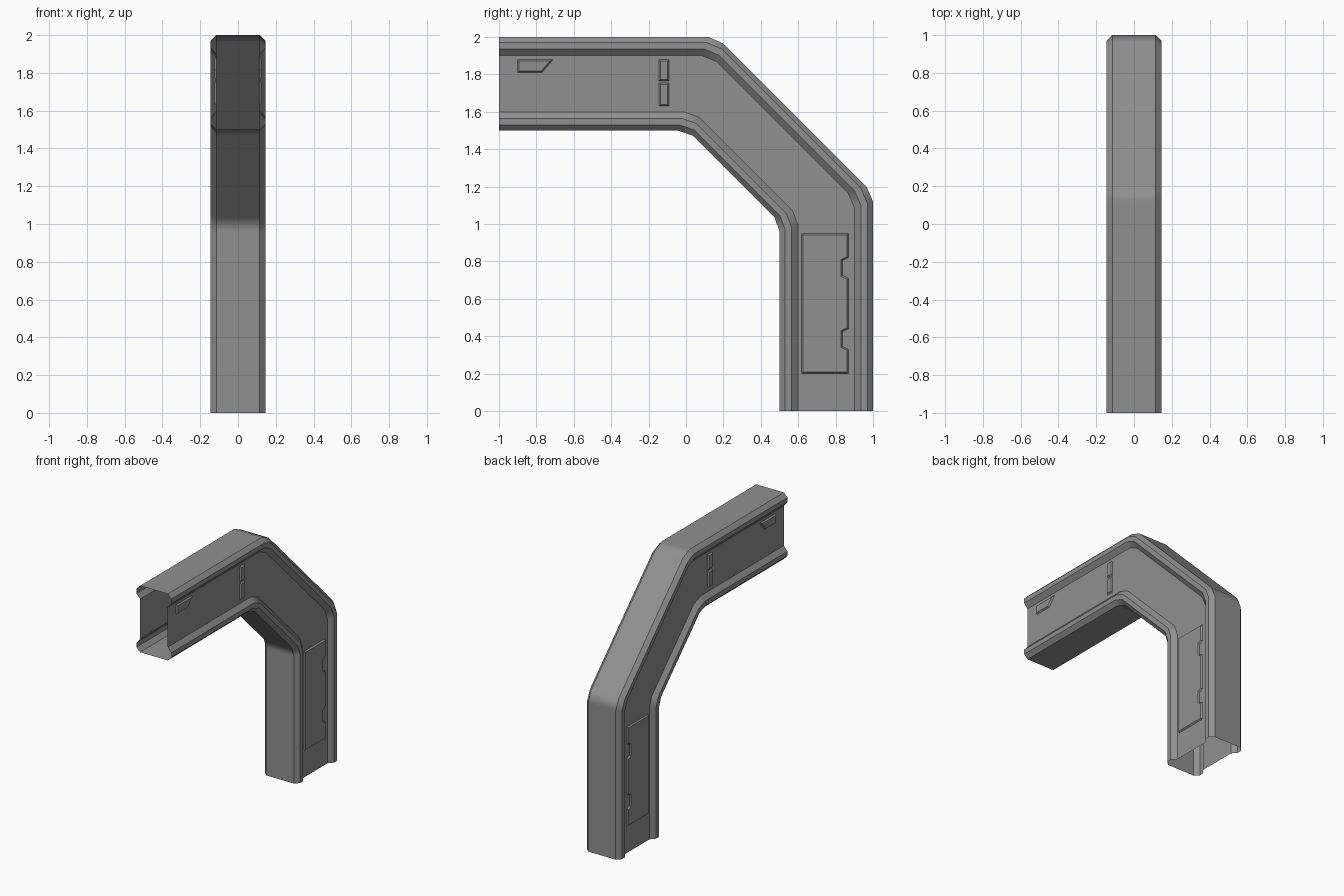
import bpy
import bmesh
import math
from mathutils import Vector

cube = bpy.data.objects.get("Cube")
if cube:
    bpy.data.objects.remove(cube, do_unlink=True)

# Single grey metal
grey = bpy.data.materials.new("grey_metal")
grey.use_nodes = True
color = (0.28, 0.28, 0.28, 1)
grey.diffuse_color = color
grey.node_tree.nodes["Principled BSDF"].inputs["Base Color"].default_value = color

WEB = 0.115    # half width of the recessed sides and of the top and bottom faces
RIM = 0.145    # half width of the raised rims


def add_object(name, bm):
    mesh = bpy.data.meshes.new(name)
    bm.to_mesh(mesh)
    bm.free()
    mesh.materials.append(grey)
    obj = bpy.data.objects.new(name, mesh)
    bpy.context.collection.objects.link(obj)
    return obj


# Hollow open-ended beam: one section swept between the outer and inner bends
outer = [(-1, 2), (0.12, 2), (0.2, 1.965), (0.965, 1.2), (1, 1.12), (1, 0)]
inner = [(-1, 1.5), (-0.045, 1.5), (0.035, 1.473), (0.473, 1.035), (0.5, 0.96), (0.5, 0)]
half = [(WEB, 0), (RIM, 0.06), (RIM, 0.13), (WEB, 0.2)]
half += [(x, 1 - f) for x, f in reversed(half)]
section = half + [(-x, f) for x, f in reversed(half)]

bm = bmesh.new()
rings = []
for o, i in zip(outer, inner):
    ring = []
    for x, f in section:
        y, z = Vector(o).lerp(Vector(i), f)
        ring.append(bm.verts.new((x, y, z)))
    rings.append(ring)
for a, b in zip(rings, rings[1:]):
    for k in range(len(section)):
        n = (k + 1) % len(section)
        bm.faces.new((a[k], a[n], b[n], b[k]))
beam = add_object("bent_beam", bm)
beam.data.shade_smooth()
beam.data.set_sharp_from_angle(angle=math.radians(30))
weighted = beam.modifiers.new("soft_bends", 'WEIGHTED_NORMAL')
weighted.keep_sharp = True
weighted.weight = 100


def raised_plate(name, outline):
    """Plate with sloped edges on the recessed side, mirrored to the other side."""
    bm = bmesh.new()
    face = bm.faces.new([bm.verts.new((WEB, y, z)) for y, z in outline])
    face.normal_update()
    if face.normal.x < 0:
        face.normal_flip()
    bmesh.ops.inset_region(bm, faces=[face], thickness=0.008, depth=0.01,
                           use_boundary=True, use_even_offset=True)
    obj = add_object(name, bm)
    obj.modifiers.new("both_sides", 'MIRROR').use_axis[0] = True


def box(y0, y1, z0, z1):
    return [(y0, z0), (y1, z0), (y1, z1), (y0, z1)]


# Slanted tab near the open end
raised_plate("slanted_tab", [(-0.9, 1.81), (-0.77, 1.81), (-0.71, 1.88), (-0.9, 1.88)])

# Two stacked plates before the bend
raised_plate("upper_small_plate", box(-0.145, -0.09, 1.765, 1.88))
raised_plate("lower_small_plate", box(-0.145, -0.09, 1.63, 1.755))

# Tall access panel with two notches on its outer edge
panel = [(0.618, 0.2), (0.868, 0.2)]
for z in (0.385, 0.765):
    panel += [(0.868, z - 0.055), (0.838, z - 0.04), (0.838, z + 0.04), (0.868, z + 0.055)]
panel += [(0.868, 0.95), (0.618, 0.95)]
raised_plate("access_panel", panel)
